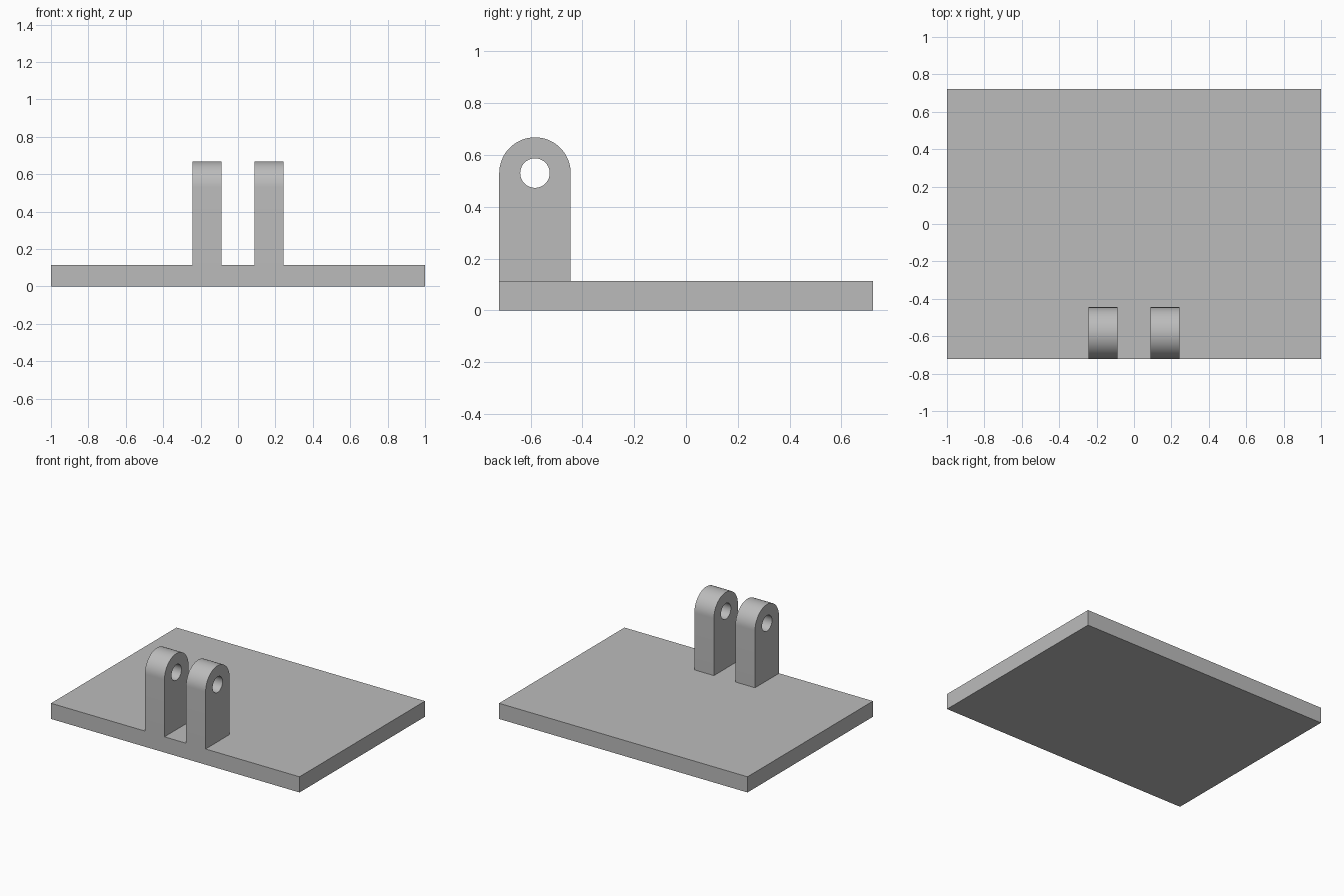
import bpy, bmesh, math
from mathutils import Vector

cube = bpy.data.objects.get("Cube")
if cube:
    bpy.data.objects.remove(cube, do_unlink=True)

GREY = (0.5, 0.5, 0.5, 1)
HALF_DEPTH, PLATE_TOP = 0.721, 0.114
LUG_R, HOLE_R, LUG_Z = 0.138, 0.057, 0.53
LUG_Y = LUG_R - HALF_DEPTH
LUG_INNER, LUG_OUTER = 0.087, 0.244

grey = bpy.data.materials.new("plain_grey")
grey.use_nodes = True
grey.diffuse_color = GREY
grey.node_tree.nodes["Principled BSDF"].inputs["Base Color"].default_value = GREY


def finish(name, bm):
    bmesh.ops.recalc_face_normals(bm, faces=bm.faces)
    mesh = bpy.data.meshes.new(name)
    bm.to_mesh(mesh)
    bm.free()
    mesh.materials.append(grey)
    obj = bpy.data.objects.new(name, mesh)
    bpy.context.collection.objects.link(obj)
    return obj


def arc(radius, start, end, steps):
    """Points in the y-z plane around the pin axis."""
    for i in range(steps + 1):
        a = start + (end - start) * i / steps
        yield LUG_Y + radius * math.cos(a), LUG_Z + radius * math.sin(a)


def closed_loop(bm, points, x):
    verts = [bm.verts.new((x, y, z)) for y, z in points]
    return [bm.edges.new((v, verts[i - 1])) for i, v in enumerate(verts)]


# Base plate
bm = bmesh.new()
bmesh.ops.create_cube(bm, size=1)
bmesh.ops.scale(bm, vec=(2, 2 * HALF_DEPTH, PLATE_TOP), verts=bm.verts)
bmesh.ops.translate(bm, vec=(0, 0, PLATE_TOP / 2), verts=bm.verts)
finish("base_plate", bm)


# Round-topped lugs with a pin hole
def lug(name, x):
    bm = bmesh.new()
    outline = list(arc(LUG_R, 0, math.pi, 32))
    outline += [(LUG_Y - LUG_R, PLATE_TOP), (LUG_Y + LUG_R, PLATE_TOP)]
    hole = list(arc(HOLE_R, 0, 2 * math.pi, 40))[:-1]
    edges = closed_loop(bm, outline, x) + closed_loop(bm, hole, x)
    bmesh.ops.triangle_fill(bm, edges=edges, use_beauty=True, normal=Vector((1, 0, 0)))
    side = bmesh.ops.extrude_face_region(bm, geom=bm.faces[:], use_keep_orig=True)
    moved = [v for v in side["geom"] if isinstance(v, bmesh.types.BMVert)]
    bmesh.ops.translate(bm, vec=(LUG_OUTER - LUG_INNER, 0, 0), verts=moved)
    obj = finish(name, bm)
    bpy.ops.object.select_all(action="DESELECT")
    obj.select_set(True)
    bpy.context.view_layer.objects.active = obj
    bpy.ops.object.shade_smooth_by_angle(angle=math.radians(30))


lug("left_lug", LUG_INNER)
lug("right_lug", -LUG_OUTER)
